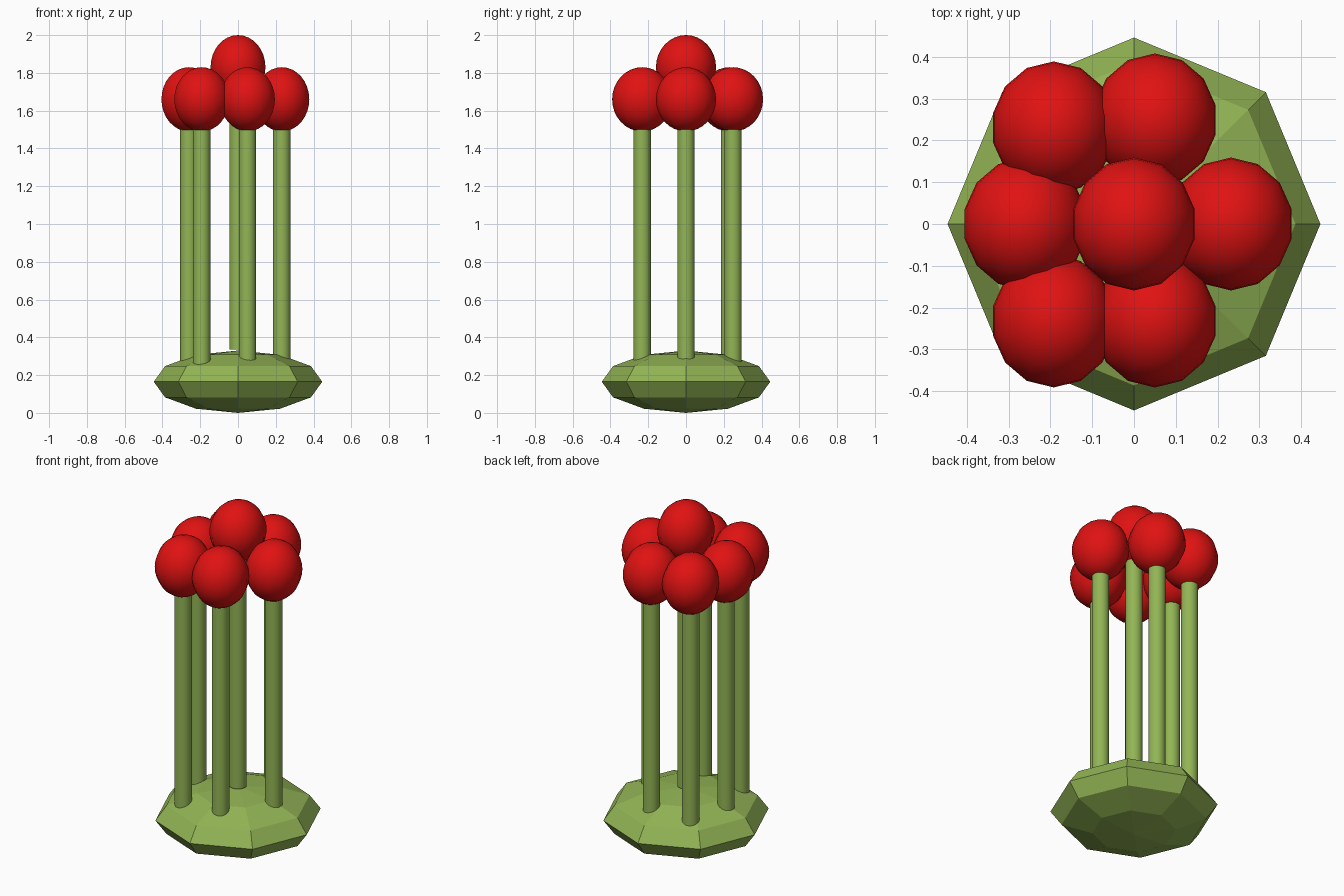
import bpy

if "Cube" in bpy.data.objects:
    bpy.data.objects.remove(bpy.data.objects["Cube"])


def material(name, color):
    m = bpy.data.materials.new(name)
    m.diffuse_color = color
    m.use_nodes = True
    m.node_tree.nodes["Principled BSDF"].inputs["Base Color"].default_value = m.diffuse_color
    return m


green = material("leaf_green", (0.29, 0.46, 0.09, 1))
red = material("berry_red", (0.75, 0.006, 0.006, 1))


def ellipsoid(name, center, radii, segments, rings, mat, smooth):
    bpy.ops.mesh.primitive_uv_sphere_add(segments=segments, ring_count=rings,
                                         radius=1, location=center)
    ob = bpy.context.object
    ob.name = name
    ob.scale = radii
    bpy.ops.object.transform_apply(location=False, rotation=False, scale=True)
    if smooth:
        bpy.ops.object.shade_smooth()
    ob.data.materials.append(mat)
    return ob


def stem(name, x, y, z0, z1):
    bpy.ops.mesh.primitive_cylinder_add(vertices=32, radius=0.046, depth=z1 - z0,
                                        location=(x, y, (z0 + z1) / 2))
    ob = bpy.context.object
    ob.name = name
    bpy.ops.object.shade_smooth_by_angle()
    ob.data.materials.append(green)


# Flat faceted base
ellipsoid("base", (0, 0, 0.165), (0.446, 0.446, 0.165), 8, 6, green, False)

# Stems with red heads; the centre one is raised
lift = 0.17
stalks = [(0, 0, lift), (0.232, 0, 0), (-0.26, 0, 0),
          (-0.192, 0.23, 0), (0.05, 0.249, 0),
          (-0.192, -0.232, 0), (0.05, -0.232, 0)]
for i, (x, y, up) in enumerate(stalks):
    stem(f"stem_{i}", x, y, 0.165 + up, 1.52 + up)
    ellipsoid(f"head_{i}", (x, y, 1.66 + up), (0.149, 0.159, 0.17), 14, 16, red, True)
